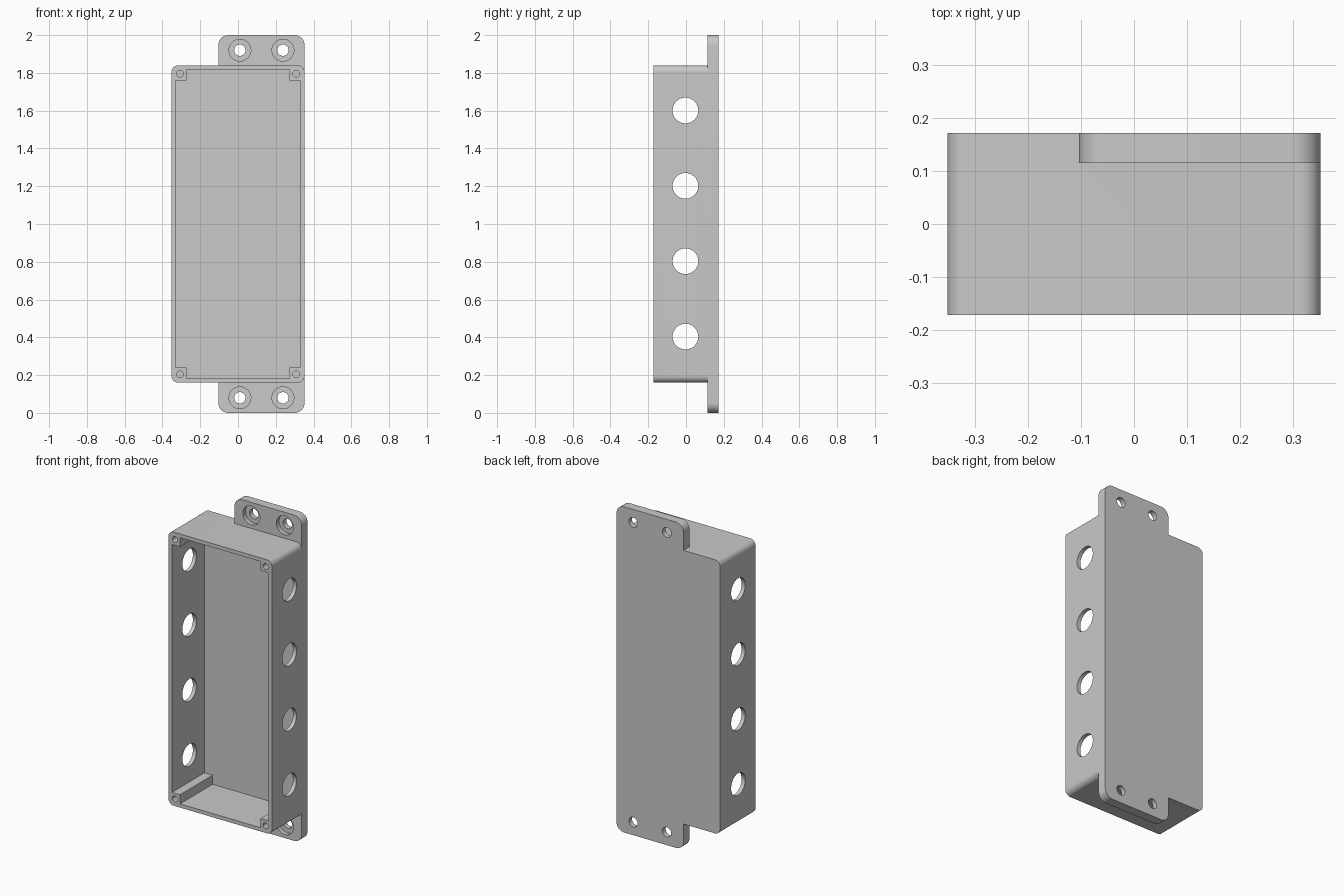
import bpy, bmesh, math

if "Cube" in bpy.data.objects:
    bpy.data.objects.remove(bpy.data.objects["Cube"])

grey = bpy.data.materials.new("plain_grey")
grey.diffuse_color = (0.585, 0.585, 0.585, 1)
grey.use_nodes = True
grey.node_tree.nodes["Principled BSDF"].inputs["Base Color"].default_value = grey.diffuse_color

FRONT, BACK = -0.172, 0.172
TAB_FRONT, FLOOR = 0.115, 0.143
MID_Z = 1.0


def prism(name, outline, lo, hi, axis="y"):
    """Extrude a closed outline: (x, z) along y, or (y, z) along x."""
    def place(p, d):
        return (p[0], d, p[1]) if axis == "y" else (d, p[0], p[1])
    bm = bmesh.new()
    a = [bm.verts.new(place(p, lo)) for p in outline]
    b = [bm.verts.new(place(p, hi)) for p in outline]
    n = len(outline)
    bm.faces.new(a)
    bm.faces.new(b[::-1])
    for i in range(n):
        j = (i + 1) % n
        bm.faces.new((a[j], a[i], b[i], b[j]))
    bmesh.ops.recalc_face_normals(bm, faces=bm.faces)
    mesh = bpy.data.meshes.new(name)
    bm.to_mesh(mesh)
    bm.free()
    mesh.materials.append(grey)
    ob = bpy.data.objects.new(name, mesh)
    bpy.context.collection.objects.link(ob)
    return ob


def circle(cx, cz, r, n=40):
    return [(cx + r * math.cos(2 * math.pi * i / n),
             cz + r * math.sin(2 * math.pi * i / n)) for i in range(n)]


def rounded_rect(x0, x1, z0, z1, r, n=10):
    pts = []
    corners = [(x1 - r, z1 - r), (x0 + r, z1 - r), (x0 + r, z0 + r), (x1 - r, z0 + r)]
    for k, (cx, cz) in enumerate(corners):
        for i in range(n + 1):
            t = math.pi / 2 * (k + i / n)
            pts.append((cx + r * math.cos(t), cz + r * math.sin(t)))
    return pts


def combine(target, tool, operation):
    mod = target.modifiers.new(operation, "BOOLEAN")
    mod.operation, mod.solver, mod.object = operation, "EXACT", tool
    bpy.context.view_layer.objects.active = target
    bpy.ops.object.modifier_apply(modifier=mod.name)
    bpy.data.objects.remove(tool)


def cut(outline, lo, hi, axis="y"):
    combine(box, prism("cutter", outline, lo, hi, axis), "DIFFERENCE")


# Box body joined to the long mounting plate
box = prism("enclosure", rounded_rect(-0.352, 0.352, 0.16, 1.84, 0.036), FRONT, BACK)
plate = prism("mounting_plate", rounded_rect(-0.104, 0.352, 0, 2, 0.052), TAB_FRONT, BACK)
combine(box, plate, "UNION")

# Open cavity, notched at its corners to leave the screw posts
X, XP, Z, ZP = 0.328, 0.273, 0.817, 0.761
quarter = [(X, ZP), (XP, ZP), (XP, Z)]
cavity = (quarter + [(-x, z) for x, z in quarter[::-1]]
          + [(-x, -z) for x, z in quarter] + [(x, -z) for x, z in quarter[::-1]])
cut([(x, MID_Z + z) for x, z in cavity], FRONT - 0.1, FLOOR)

# Screw holes in the four posts
for sx in (-1, 1):
    for sz in (-1, 1):
        cut(circle(sx * 0.308, MID_Z + sz * 0.796, 0.018, 24), FRONT - 0.1, FRONT + 0.15)

# Row of cable holes through both side walls
for i in range(4):
    cut(circle(-0.003, 0.404 + 0.399 * i, 0.068, 48), -0.5, 0.5, "x")

# Counterbored mounting holes in the tabs
for x in (0.01, 0.238):
    for z in (0.08, 1.92):
        cut(circle(x, z, 0.058), TAB_FRONT - 0.02, TAB_FRONT + 0.026)
        cut(circle(x, z, 0.03), TAB_FRONT - 0.02, BACK + 0.1)

bpy.ops.object.select_all(action="DESELECT")
box.select_set(True)
bpy.context.view_layer.objects.active = box
bpy.ops.object.shade_smooth_by_angle(angle=math.radians(30))
